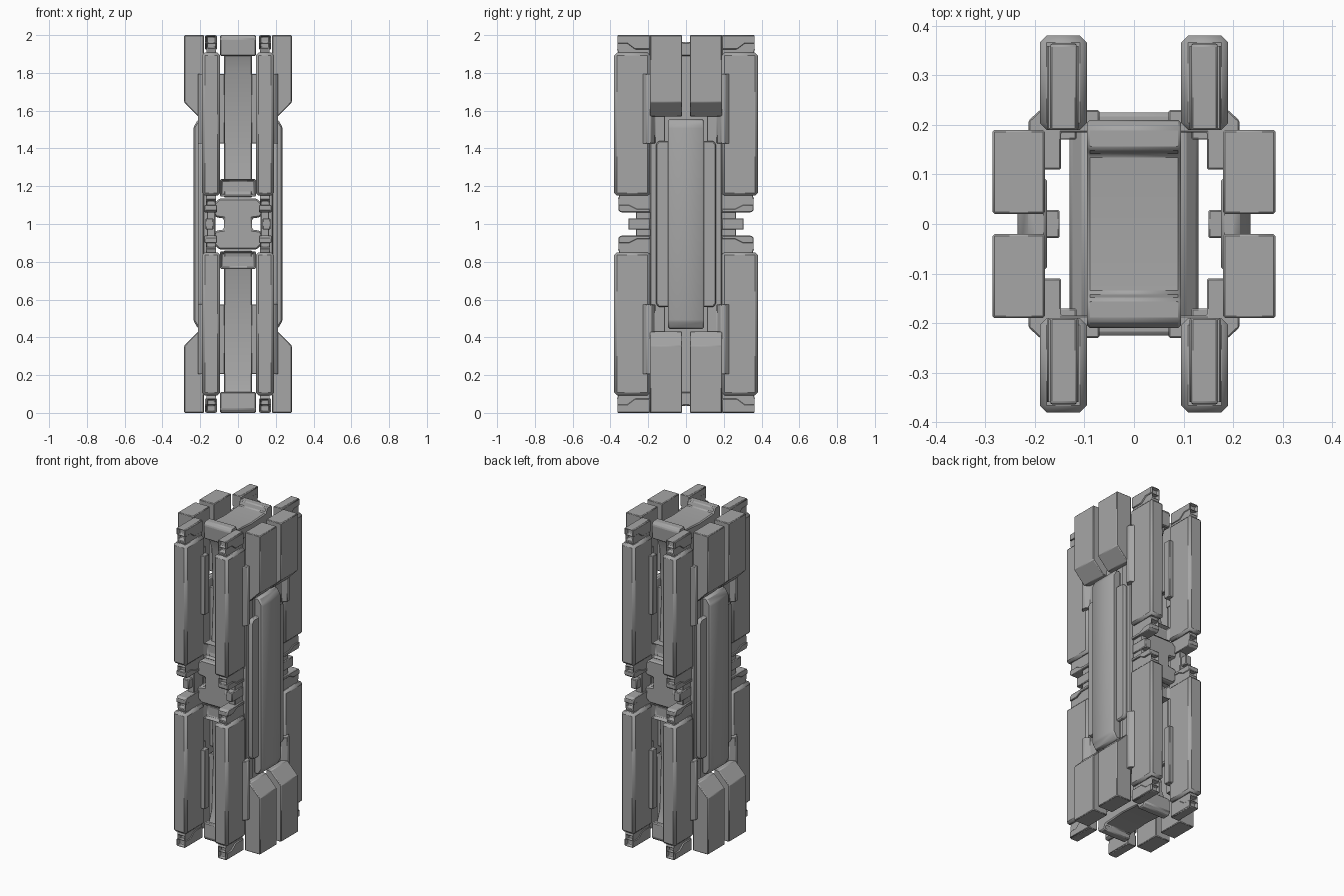
import bpy, bmesh
from math import radians
from mathutils import Vector

if "Cube" in bpy.data.objects:
    bpy.data.objects.remove(bpy.data.objects["Cube"])

# Heights are given relative to the middle (z = 1), where all parts mirror.
GREY = bpy.data.materials.new("dark_grey")
GREY.diffuse_color = (0.38, 0.38, 0.38, 1)
GREY.use_nodes = True
GREY.node_tree.nodes["Principled BSDF"].inputs["Base Color"].default_value = GREY.diffuse_color


def prism(name, pts, axis, lo, hi, mirror="XYZ", bevel=0.006, seg=1, inset=0.0, depth=0.0):
    """Extrude a 2D outline along an axis, optionally recess its +y face, bevel and mirror."""
    def to3(p, t):
        a, b = p
        return {"X": (t, a, b), "Y": (a, t, b), "Z": (a, b, t)}[axis]
    bm = bmesh.new()
    f = bm.faces.new([bm.verts.new(to3(p, lo)) for p in pts])
    ext = bmesh.ops.extrude_face_region(bm, geom=[f])
    shift = Vector(to3((0, 0), hi - lo))
    bmesh.ops.translate(bm, vec=shift, verts=[g for g in ext["geom"] if isinstance(g, bmesh.types.BMVert)])
    # the extrusion leaves the starting face in place only if it is needed to close the solid
    bmesh.ops.holes_fill(bm, edges=bm.edges, sides=0)
    bmesh.ops.recalc_face_normals(bm, faces=bm.faces)
    if inset:
        bm.normal_update()
        front = max((q for q in bm.faces if q.normal.y > 0.9), key=lambda q: q.calc_center_median().y)
        bmesh.ops.inset_individual(bm, faces=[front], thickness=inset)
        bmesh.ops.translate(bm, vec=(0, -depth, 0), verts=front.verts)
    me = bpy.data.meshes.new(name)
    bm.to_mesh(me)
    bm.free()
    me.materials.append(GREY)
    ob = bpy.data.objects.new(name, me)
    bpy.context.collection.objects.link(ob)
    ob.location.z = 1.0
    if bevel:
        m = ob.modifiers.new("Bevel", "BEVEL")
        m.width, m.segments, m.limit_method = bevel, seg, "ANGLE"
    if mirror:
        m = ob.modifiers.new("Mirror", "MIRROR")
        m.use_mirror_merge = False
        for i, a in enumerate("XYZ"):
            m.use_axis[i] = a in mirror
    bpy.ops.object.select_all(action="DESELECT")
    ob.select_set(True)
    bpy.context.view_layer.objects.active = ob
    bpy.ops.object.shade_smooth_by_angle(angle=radians(40))
    return ob


def box(name, x, y, z, **kw):
    return prism(name, [(x[0], y[0]), (x[1], y[0]), (x[1], y[1]), (x[0], y[1])], "Z", z[0], z[1], **kw)


# Corner rails
box("corner_rail", (0.095, 0.19), (0.19, 0.38), (0.15, 0.907), bevel=0.014)

# Latch hooks at both ends of each rail: hollow tip, flat outer edge, thin side lips
prism("outer_hook", [(0.19, 0.89), (0.355, 0.89), (0.365, 0.925), (0.365, 0.995), (0.36, 1.0), (0.19, 1.0)],
      "X", 0.116, 0.168, bevel=0.003, inset=0.011, depth=0.03)
prism("outer_hook_lip", [(0.19, 0.925), (0.27, 0.925), (0.31, 0.955), (0.362, 0.955), (0.362, 0.997), (0.19, 0.997)],
      "X", 0.112, 0.175, bevel=0.003, inset=0.011, depth=0.02)
prism("inner_hook", [(0.17, 0.16), (0.35, 0.16), (0.36, 0.13), (0.36, 0.075), (0.345, 0.062), (0.17, 0.062)],
      "X", 0.116, 0.170, bevel=0.003, inset=0.011, depth=0.03)
prism("inner_hook_lip", [(0.19, 0.062), (0.345, 0.062), (0.358, 0.075), (0.358, 0.10), (0.30, 0.10), (0.26, 0.08),
                         (0.19, 0.08)], "X", 0.112, 0.178, bevel=0.003)

# Links between upper and lower hooks
box("hook_link", (0.13, 0.172), (0.19, 0.305), (-0.03, 0.03), mirror="XY", bevel=0.004)
box("hook_spine", (0.12, 0.165), (0.17, 0.265), (-0.13, 0.13), mirror="XY", bevel=0.004)

# Central column halves with a narrower waist
prism("central_column", [(-0.19, 0.9), (-0.16, 0.82), (-0.145, 0.5), (-0.16, 0.24), (-0.19, 0.14),
                         (0.19, 0.14), (0.16, 0.24), (0.145, 0.5), (0.16, 0.82), (0.19, 0.9)],
      "X", -0.075, 0.075, mirror="Z", bevel=0.005)

# End caps with a shallow sunken middle
prism("end_cap", [(-0.205, 0.89), (0.205, 0.89), (0.21, 0.98), (0.195, 1.0), (0.15, 1.0), (0.14, 0.97),
                  (0, 0.962), (-0.14, 0.97), (-0.15, 1.0), (-0.195, 1.0), (-0.21, 0.98)],
      "X", -0.095, 0.095, mirror="Z", bevel=0.006)

# Hollow clips holding the hub
box("hub_clip", (-0.095, 0.095), (0.0, 0.21), (0.145, 0.237), mirror="YZ", bevel=0.004, inset=0.016, depth=0.03)

# Hub with notched sides
half = [(0.10, -0.135), (0.13, -0.105), (0.13, -0.05), (0.115, -0.035), (0.075, -0.03)]
right = half + [(x, -z) for x, z in reversed(half)]
prism("hub", right + [(-x, -z) for x, z in right], "Y", -0.225, 0.225, mirror="", bevel=0.008)

# Brackets wrapping the rails
prism("rail_bracket", [(0.07, 0.185), (0.147, 0.185), (0.147, 0.11), (0.183, 0.11), (0.185, 0.165),
                       (0.213, 0.185), (0.213, 0.208), (0.19, 0.23), (0.07, 0.23)],
      "Z", 0.425, 0.795, bevel=0.003)

# Inner side panels
box("side_panel", (0.15, 0.185), (0.115, 0.19), (-0.435, 0.435), mirror="XY", bevel=0.006)

# Long side bars on a wider base plate, with narrow stems
prism("side_bar", [(0.175, -0.555), (0.21, -0.555), (0.235, -0.515), (0.235, 0.515), (0.21, 0.555), (0.175, 0.555)],
      "Y", -0.095, 0.095, mirror="X", bevel=0.008)
prism("side_bar_base", [(-0.16, -0.42), (-0.145, -0.44), (0.145, -0.44), (0.16, -0.42),
                        (0.16, 0.42), (0.145, 0.44), (-0.145, 0.44), (-0.16, 0.42)],
      "X", 0.18, 0.21, mirror="X", bevel=0.006)
box("side_bar_stem", (0.15, 0.18), (-0.028, 0.028), (-0.5, 0.5), mirror="X", bevel=0.003)

# Paired armour blocks at both ends of each side
prism("side_block", [(0.18, 0.57), (0.212, 0.57), (0.285, 0.645), (0.285, 1.0), (0.18, 1.0)],
      "Y", 0.02, 0.19, bevel=0.004)
